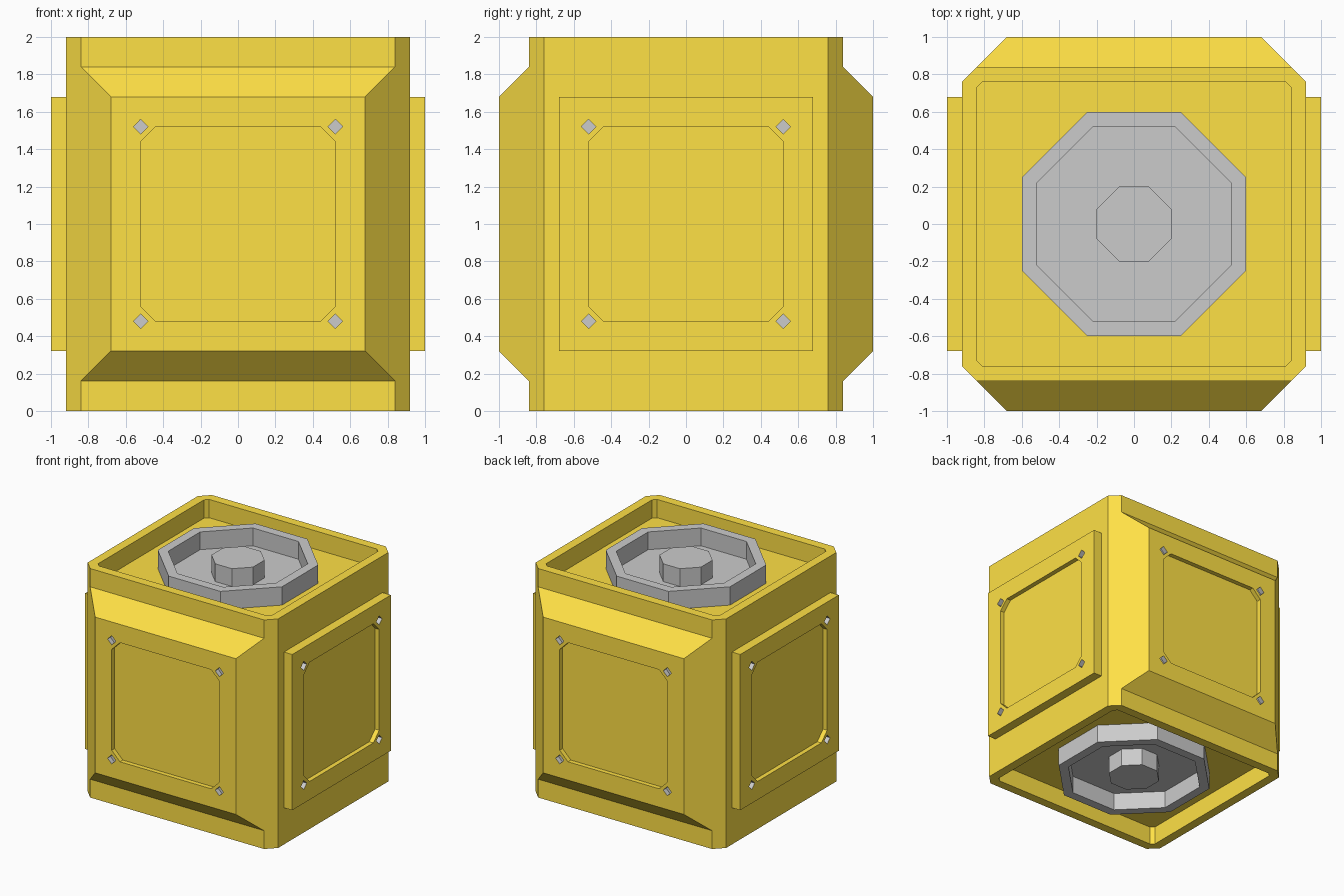
import bpy, bmesh
from math import pi
from mathutils import Matrix

if "Cube" in bpy.data.objects:
    bpy.data.objects.remove(bpy.data.objects["Cube"])


def material(name, rgb):
    m = bpy.data.materials.new(name)
    m.diffuse_color = (*rgb, 1)
    m.use_nodes = True
    m.node_tree.nodes["Principled BSDF"].inputs["Base Color"].default_value = m.diffuse_color
    return m


YELLOW = material("yellow_paint", (1.0, 0.75, 0.06))
GREY = material("bare_metal", (0.8, 0.8, 0.8))


def octagon(hx, hy, c, z):
    """Rectangle with corners cut by c, at height z."""
    return [(hx, c - hy, z), (hx, hy - c, z), (hx - c, hy, z), (c - hx, hy, z),
            (-hx, hy - c, z), (-hx, c - hy, z), (c - hx, -hy, z), (hx - c, -hy, z)]


def square(h, z):
    return [(h, -h, z), (h, h, z), (-h, h, z), (-h, -h, z)]


def loft(bm, loops, mat=0):
    """Bridge successive loops and cap both ends."""
    rings = [[bm.verts.new(p) for p in loop] for loop in loops]
    faces = [bm.faces.new(rings[0]), bm.faces.new(rings[-1])]
    for a, b in zip(rings, rings[1:]):
        n = len(a)
        for i in range(n):
            j = (i + 1) % n
            faces.append(bm.faces.new((a[i], a[j], b[j], b[i])))
    for f in faces:
        f.material_index = mat


def finish(bm, name, mats, matrix=Matrix()):
    bmesh.ops.recalc_face_normals(bm, faces=bm.faces[:])
    me = bpy.data.meshes.new(name)
    bm.to_mesh(me)
    bm.free()
    for m in mats:
        me.materials.append(m)
    ob = bpy.data.objects.new(name, me)
    bpy.context.collection.objects.link(ob)
    ob.matrix_world = matrix
    return ob


# Body: chamfered block with a shallow well in the top and bottom
outer, inner = (0.92, 0.84, 0.08), (0.84, 0.76, 0.03)
bm = bmesh.new()
loft(bm, [octagon(*inner, 0.16), octagon(*inner, 0), octagon(*outer, 0),
          octagon(*outer, 2), octagon(*inner, 2), octagon(*inner, 1.84)])
finish(bm, "body", [YELLOW])

# End couplings: octagonal ring, floor and hub, one in each well
for name, centre, s in (("top_coupling", 2, 1), ("bottom_coupling", 0, -1)):
    bm = bmesh.new()
    loft(bm, [octagon(h, h, c, centre - s * d) for h, c, d in (
        (0.6, 0.35, 0.17), (0.6, 0.35, 0), (0.52, 0.3, 0),
        (0.52, 0.3, 0.155), (0.2, 0.12, 0.155), (0.2, 0.12, 0))])
    finish(bm, name, [GREY])

# Side panels: sloped on front and back, plain on left and right,
# each with a recessed field and four diamond bolt sockets
for k, side in enumerate(("front", "right", "back", "left")):
    place = (Matrix.Translation((0, 0, 1)) @ Matrix.Rotation(k * pi / 2, 4, 'Z')
             @ Matrix.Rotation(pi / 2, 4, 'X'))
    base = square(0.84, 0.84) if k % 2 == 0 else square(0.68, 0.9)
    bm = bmesh.new()
    loft(bm, [base, square(0.68, 1)])
    panel = finish(bm, side + "_panel", [YELLOW, GREY], place)

    bm = bmesh.new()
    loft(bm, [octagon(0.52, 0.52, 0.08, z) for z in (0.96, 1.1)])
    for u in (-0.52, 0.52):
        for v in (-0.52, 0.52):
            loft(bm, [[(u + 0.04, v, z), (u, v + 0.04, z), (u - 0.04, v, z), (u, v - 0.04, z)]
                      for z in (0.96, 1.1)], 1)
    cutter = finish(bm, side + "_panel_cutter", [YELLOW, GREY], place)
    cutter.hide_render = True
    cutter.hide_viewport = True
    cutter.display_type = 'WIRE'
    cut = panel.modifiers.new("recess", 'BOOLEAN')
    cut.operation = 'DIFFERENCE'
    cut.solver = 'EXACT'
    cut.object = cutter
